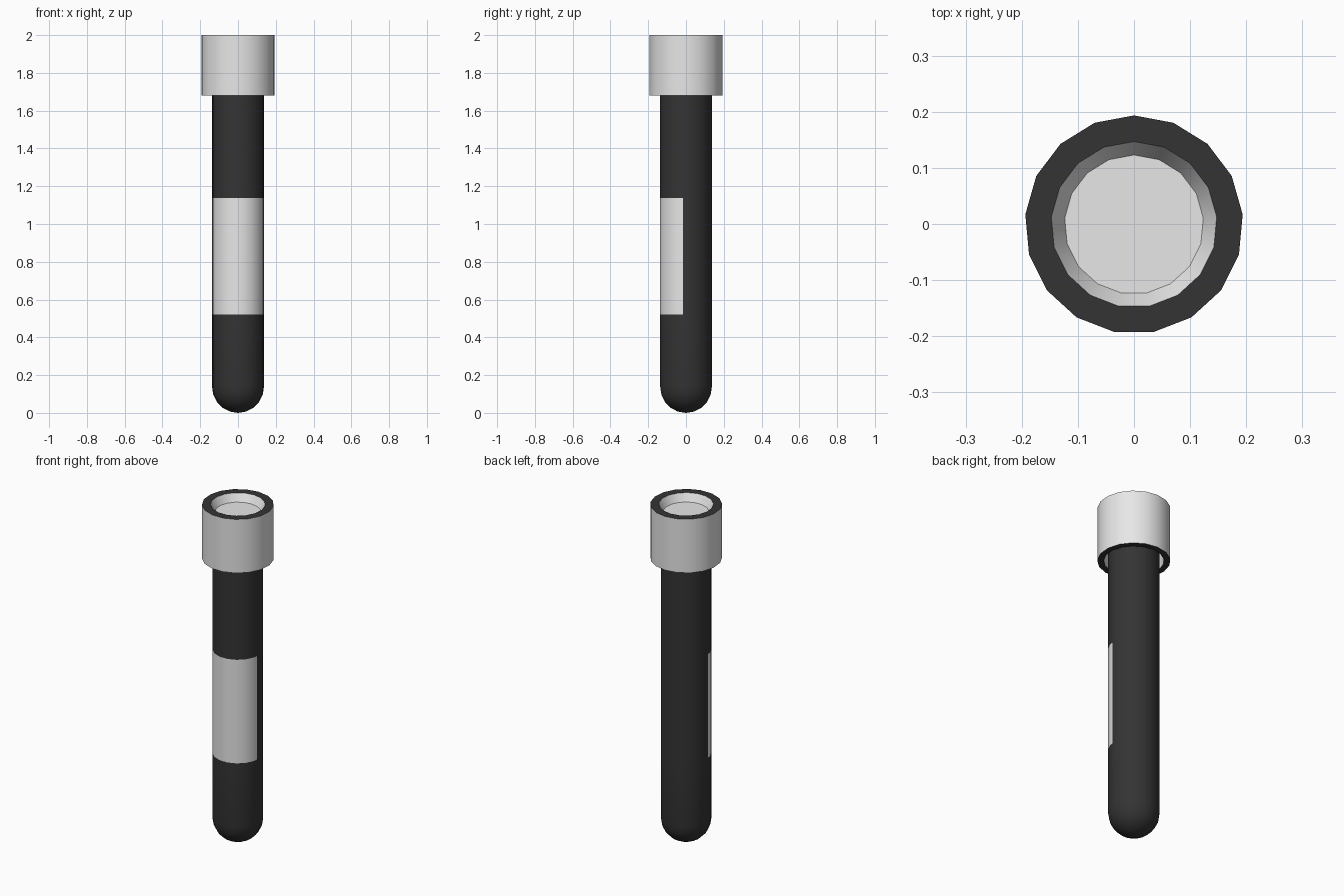
import bpy, bmesh, math

if "Cube" in bpy.data.objects:
    bpy.data.objects.remove(bpy.data.objects["Cube"])

SIDES = 17


def material(name, v):
    m = bpy.data.materials.new(name)
    m.diffuse_color = (v, v, v, 1)
    m.use_nodes = True
    m.node_tree.nodes["Principled BSDF"].inputs["Base Color"].default_value = m.diffuse_color
    return m


white = material("white plastic", 0.8)
dark = material("dark fluid", 0.034)


def lathe(name, profile, slots):
    """Revolve (radius, z) points; slots gives the material of each band."""
    bm = bmesh.new()
    rings = []
    for r, z in profile:
        if r == 0:
            rings.append([bm.verts.new((0, 0, z))] * SIDES)
        else:
            rings.append([bm.verts.new((r * math.sin(math.tau * i / SIDES),
                                        r * math.cos(math.tau * i / SIDES) - 0.001, z))
                          for i in range(SIDES)])
    for a, b, s in zip(rings, rings[1:], slots):
        for i in range(SIDES):
            j = (i + 1) % SIDES
            corners = list(dict.fromkeys([a[i], a[j], b[j], b[i]]))
            bm.faces.new(corners).material_index = s
    bmesh.ops.recalc_face_normals(bm, faces=bm.faces)
    return bm


def finish(name, bm):
    me = bpy.data.meshes.new(name)
    bm.to_mesh(me)
    bm.free()
    me.materials.append(white)
    me.materials.append(dark)
    ob = bpy.data.objects.new(name, me)
    bpy.context.collection.objects.link(ob)
    bpy.ops.object.select_all(action='DESELECT')
    ob.select_set(True)
    bpy.context.view_layer.objects.active = ob
    bpy.ops.object.shade_smooth_by_angle(angle=math.radians(35))


# Tube: round bottom, straight wall, closed inside the cap
R = 0.138
profile = [(0, 0)]
profile += [(R * math.sin(math.radians(a)), R - R * math.cos(math.radians(a)))
            for a in (18, 36, 54, 72, 90)]
profile += [(R, 1.93), (0, 1.93)]
bm = lathe("tube", profile, [1] * 7)

# Label: cut its outline into the front half of the wall
for co, no in (((0, 0, 0.52), (0, 0, 1)), ((0, 0, 1.137), (0, 0, 1)),
               ((0, -0.015, 0), (0, 1, 0))):
    wall = [f for f in bm.faces if abs(f.normal.z) < 0.01]
    if no[1]:
        wall = [f for f in wall if 0.52 < f.calc_center_median().z < 1.137]
    geom = wall + list({e for f in wall for e in f.edges}) + list({v for f in wall for v in f.verts})
    bmesh.ops.bisect_plane(bm, geom=geom, plane_co=co, plane_no=no)
for f in bm.faces:
    c = f.calc_center_median()
    if c.y < -0.015 and 0.52 < c.z < 1.137:
        f.material_index = 0
finish("tube", bm)

# Cap: dark rims, white wall, shallow dish on top, hollow underneath
cap = [(0, 1.955), (0.124, 1.955), (0.148, 2.0), (0.1945, 2.0),
       (0.1945, 1.68), (0.16, 1.68), (0.16, 1.935), (0, 1.935)]
finish("cap", lathe("cap", cap, [0, 0, 1, 0, 1, 0, 0]))
